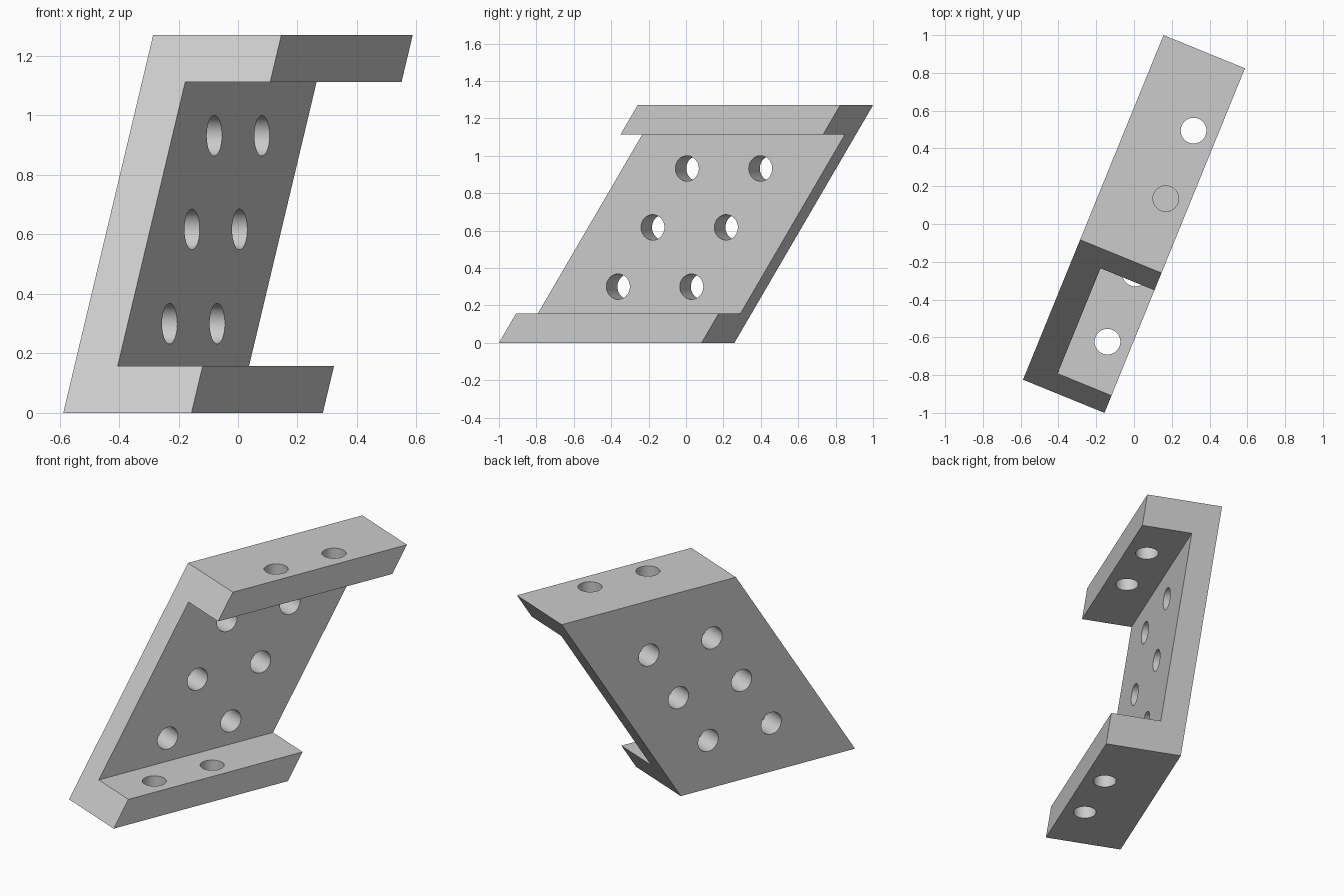
import bpy, bmesh, math
from mathutils import Matrix, Vector

if "Cube" in bpy.data.objects:
    bpy.data.objects.remove(bpy.data.objects["Cube"], do_unlink=True)

WIDTH, LENGTH, HEIGHT, WALL = 0.4655, 1.17, 1.27, 0.157
LEAN = 0.80 / HEIGHT          # sideways lean per unit of height
HOLE = 0.068
TURN = math.radians(-22.18)


def add_object(name, bm):
    mesh = bpy.data.meshes.new(name)
    bm.to_mesh(mesh)
    bm.free()
    obj = bpy.data.objects.new(name, mesh)
    bpy.context.collection.objects.link(obj)
    return obj


def add_drill(bm, centre, axis, depth):
    turn = Vector((0, 0, 1)).rotation_difference(Vector(axis)).to_matrix().to_4x4()
    bmesh.ops.create_cone(bm, cap_ends=True, segments=48, radius1=HOLE, radius2=HOLE,
                          depth=depth, matrix=Matrix.Translation(centre) @ turn)


# Leaning channel: C profile swept along its length
top = HEIGHT - WALL
profile = [(0, 0), (WIDTH, 0), (WIDTH, WALL), (WALL, WALL),
           (WALL, top), (WIDTH, top), (WIDTH, HEIGHT), (0, HEIGHT)]
bm = bmesh.new()
face = bm.faces.new([bm.verts.new((x, LEAN * z, z)) for x, z in profile])
swept = bmesh.ops.extrude_face_region(bm, geom=[face])["geom"]
bmesh.ops.translate(bm, vec=(0, LENGTH, 0),
                    verts=[v for v in swept if isinstance(v, bmesh.types.BMVert)])
bmesh.ops.recalc_face_normals(bm, faces=bm.faces)
bracket = add_object("slanted_bracket", bm)

# Drills: three pairs through the web, one pair through each flange
bm = bmesh.new()
for z in (0.30, 0.617, 0.932):
    for side in (-1, 1):
        y = LENGTH / 2 + LEAN * z + side * 0.212
        add_drill(bm, (WALL / 2, y, z), (1, 0, 0), WALL + 0.1)
for z, start in ((WALL / 2, 0.355), (HEIGHT - WALL / 2, 0.80 + 0.373)):
    for step in (0, 0.389):
        add_drill(bm, (0.338, start + step, z), (0, 0, 1), WALL + 0.1)
drills = add_object("hole_cutter", bm)
drills.hide_render = True

# Cut the holes
cut = bracket.modifiers.new("holes", 'BOOLEAN')
cut.operation = 'DIFFERENCE'
cut.solver = 'EXACT'
cut.object = drills
bpy.ops.object.select_all(action='DESELECT')
bpy.context.view_layer.objects.active = bracket
bracket.select_set(True)
bpy.ops.object.modifier_apply(modifier=cut.name)
bpy.data.objects.remove(drills, do_unlink=True)

# Centre and turn about the vertical
centre = Vector((WIDTH / 2, (LENGTH + LEAN * HEIGHT) / 2, 0))
bracket.data.transform(Matrix.Rotation(TURN, 4, 'Z') @ Matrix.Translation(-centre))

# Plain grey finish
grey = bpy.data.materials.new("light_grey")
grey.use_nodes = True
colour = (0.6, 0.6, 0.6, 1)
grey.diffuse_color = colour
grey.node_tree.nodes["Principled BSDF"].inputs["Base Color"].default_value = colour
bracket.data.materials.clear()
bracket.data.materials.append(grey)
for poly in bracket.data.polygons:
    poly.material_index = 0
bpy.ops.object.shade_smooth_by_angle(angle=math.radians(30))
